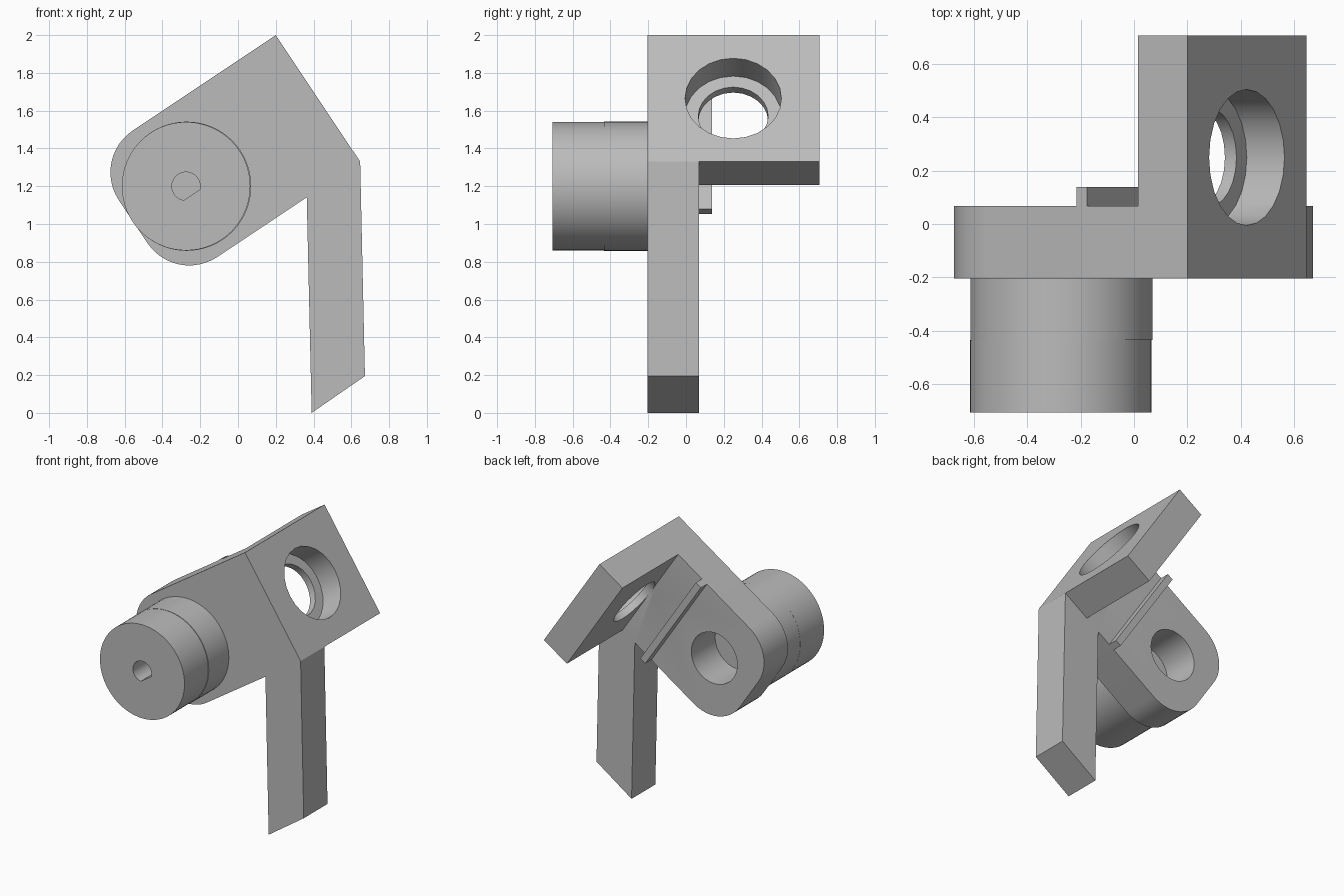
import bpy, bmesh, math
from mathutils import Vector, Matrix

cube = bpy.data.objects.get("Cube")
if cube:
    bpy.data.objects.remove(cube, do_unlink=True)

grey = bpy.data.materials.new("plain grey")
grey.use_nodes = True
grey.diffuse_color = (0.5, 0.5, 0.5, 1)
grey.node_tree.nodes["Principled BSDF"].inputs["Base Color"].default_value = (0.5, 0.5, 0.5, 1)

# Tilted frame: ALONG runs down the arm, ACROSS runs over its width
TOP = Vector((0.2, 0, 2.0))
ALONG = Vector((-0.832, 0, -0.555))
ACROSS = Vector((0.555, 0, -0.832))
Y = Vector((0, 1, 0))
WIDTH, FRONT, BACK, END = 0.805, -0.205, 0.068, 1.176


def arm_point(s, w, y=0):
    return TOP + ALONG * s + ACROSS * w + Y * y


def make_object(name, bm):
    bmesh.ops.recalc_face_normals(bm, faces=bm.faces)
    mesh = bpy.data.meshes.new(name)
    bm.to_mesh(mesh)
    bm.free()
    mesh.materials.append(grey)
    obj = bpy.data.objects.new(name, mesh)
    bpy.context.collection.objects.link(obj)
    return obj


def prism(name, points, y0, y1):
    """Extrude an outline in the front plane from y0 to y1."""
    bm = bmesh.new()
    face = bm.faces.new([bm.verts.new((p.x, y0, p.z)) for p in points])
    new = bmesh.ops.extrude_face_region(bm, geom=[face])["geom"]
    bmesh.ops.translate(bm, vec=Y * (y1 - y0),
                        verts=[v for v in new if isinstance(v, bmesh.types.BMVert)])
    return make_object(name, bm)


def cylinder(name, start, axis, length, radius, sides):
    bm = bmesh.new()
    turn = Vector((0, 0, 1)).rotation_difference(axis).to_matrix().to_4x4()
    place = Matrix.Translation(start + axis.normalized() * length / 2) @ turn
    bmesh.ops.create_cone(bm, cap_ends=True, segments=sides, radius1=radius,
                          radius2=radius, depth=length, matrix=place)
    return make_object(name, bm)


def combine(target, tool, operation):
    """Apply a boolean and throw the tool away."""
    mod = target.modifiers.new("join", 'BOOLEAN')
    mod.operation, mod.solver, mod.object = operation, 'EXACT', tool
    bpy.context.view_layer.update()
    result = bpy.data.meshes.new_from_object(
        target.evaluated_get(bpy.context.evaluated_depsgraph_get()))
    target.modifiers.clear()
    target.data = result
    bpy.data.objects.remove(tool, do_unlink=True)


def rounded_corner(s, w, radius, first, steps=12):
    """Points of a quarter turn around a centre in the tilted frame."""
    angles = [first + math.pi / 2 * i / steps for i in range(steps + 1)]
    return [arm_point(s + radius * math.sin(a), w - radius * math.cos(a)) for a in angles]


# Arm with rounded end and hanging leg, one flat plate
R = 0.266
outline = [arm_point(0, 0)]
outline += rounded_corner(END - R, R, R, 0)
outline += rounded_corner(END - R, WIDTH - R, R, math.pi / 2)
outline += [arm_point(0.34, WIDTH), Vector((0.39, 0, 0)),
            Vector((0.672, 0, 0.195)), arm_point(0, WIDTH)]
bracket = prism("bracket", outline, FRONT, BACK)

# Flange folded back from the upper end of the arm
THICK = 0.222
flange = prism("flange", [arm_point(0, 0), arm_point(THICK, 0),
                          arm_point(THICK, WIDTH), arm_point(0, WIDTH)], FRONT, 0.708)
combine(bracket, flange, 'UNION')

# Stepped bore through the flange
for start, length, radius in ((-0.1, 0.27, 0.255), (0.1, 0.14, 0.185)):
    cutter = cylinder("bore_cutter", arm_point(start, WIDTH / 2, 0.25), ALONG, length, radius, 24)
    combine(bracket, cutter, 'DIFFERENCE')

# Round hole through the arm, behind the drum
HUB = Vector((-0.275, 0, 1.2))
combine(bracket, cylinder("hole_cutter", HUB - Y * 0.3, Y, 0.5, 0.185, 32), 'DIFFERENCE')

# Thin rib across the back of the arm
rib = prism("rib", [arm_point(0.452, 0), arm_point(0.5, 0),
                    arm_point(0.5, WIDTH), arm_point(0.452, WIDTH)], BACK, 0.138)

# Drum in two lengths on the front of the arm
SPLIT = -0.435
drum_base = cylinder("drum_base", HUB + Vector((0.003, SPLIT, 0)), Y, FRONT - SPLIT, 0.342, 64)
drum_cap = cylinder("drum_cap", HUB - Y * 0.707, Y, SPLIT + 0.707, 0.34, 64)

# D-shaped shaft socket in the drum
half = math.acos(0.055 / 0.075)
flat = math.atan2(ACROSS.z, ACROSS.x)
turns = [flat + half + (2 * math.pi - 2 * half) * i / 24 for i in range(25)]
socket = prism("socket_cutter", [HUB + Vector((math.cos(a), 0, math.sin(a))) * 0.075
                                 for a in turns], -0.8, SPLIT - 0.01)
combine(drum_cap, socket, 'DIFFERENCE')

# Smooth the round walls, keep the edges crisp
bpy.ops.object.select_all(action='DESELECT')
for obj in (bracket, rib, drum_base, drum_cap):
    obj.select_set(True)
bpy.context.view_layer.objects.active = bracket
bpy.ops.object.shade_smooth_by_angle(angle=math.radians(30))
